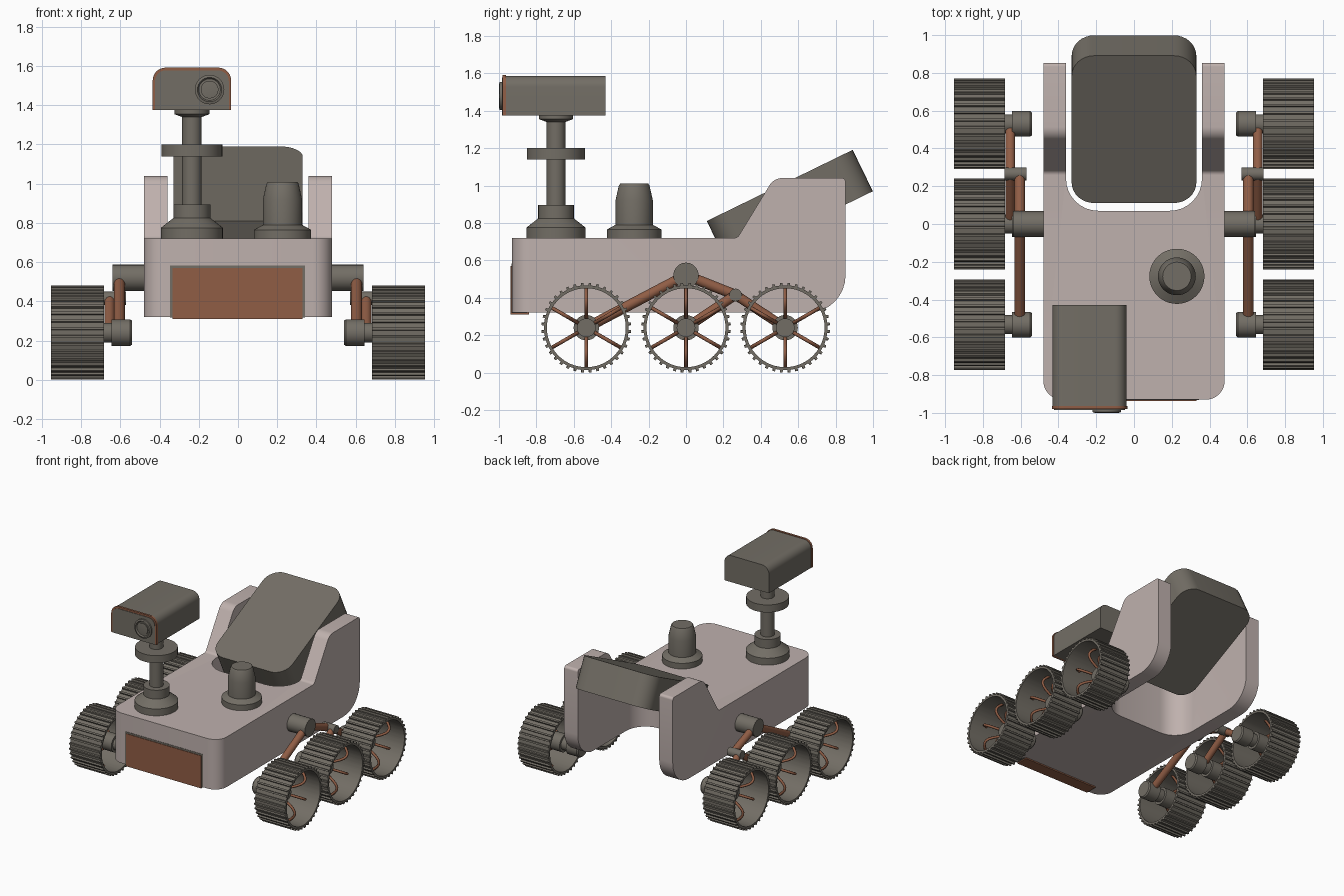
import bpy, bmesh, math
from mathutils import Matrix, Vector

if "Cube" in bpy.data.objects:
    bpy.data.objects.remove(bpy.data.objects["Cube"])


def material(name, rgb):
    m = bpy.data.materials.new(name)
    m.diffuse_color = (*rgb, 1)
    m.use_nodes = True
    m.node_tree.nodes["Principled BSDF"].inputs["Base Color"].default_value = m.diffuse_color
    return m


SHELL = material("pale pinkish shell", (0.52, 0.44, 0.42))
GREY = material("warm dark grey", (0.17, 0.155, 0.13))
COPPER = material("copper brown", (0.28, 0.11, 0.06))

PLAN = Matrix.Identity(4)
SIDE = Matrix(((0, 0, 1, 0), (1, 0, 0, 0), (0, 1, 0, 0), (0, 0, 0, 1)))    # u,v,h -> y,z,x
FRONT = Matrix(((1, 0, 0, 0), (0, 0, -1, 0), (0, 1, 0, 0), (0, 0, 0, 1)))  # u,v,h -> x,z,-y


def smooth(ob, angle=32):
    bpy.ops.object.select_all(action='DESELECT')
    ob.select_set(True)
    bpy.context.view_layer.objects.active = ob
    bpy.ops.object.shade_smooth_by_angle(angle=math.radians(angle))


def finish(name, bm, mat, matrix=PLAN):
    bmesh.ops.transform(bm, matrix=matrix, verts=bm.verts)
    bmesh.ops.recalc_face_normals(bm, faces=bm.faces)
    me = bpy.data.meshes.new(name)
    bm.to_mesh(me)
    bm.free()
    me.materials.append(mat)
    ob = bpy.data.objects.new(name, me)
    bpy.context.collection.objects.link(ob)
    smooth(ob)
    return ob


def fillet(pts, n=8):
    """Round each (u, v, radius) corner of a closed outline."""
    out = []
    for i, (u, v, r) in enumerate(pts):
        p = Vector((u, v))
        if r == 0:
            out.append(p)
            continue
        a = (Vector(pts[i - 1][:2]) - p).normalized()
        b = (Vector(pts[(i + 1) % len(pts)][:2]) - p).normalized()
        half = a.angle(b) / 2
        c = p + (a + b).normalized() * (r / math.sin(half))
        s = p + a * (r / math.tan(half)) - c
        e = p + b * (r / math.tan(half)) - c
        for k in range(n + 1):
            t = k / n
            w = math.pi - 2 * half
            out.append(c + (s * math.sin((1 - t) * w) + e * math.sin(t * w)) / math.sin(w))
    return out


def prism(name, pts, h0, h1, mat, matrix=PLAN):
    bm = bmesh.new()
    face = bm.faces.new([bm.verts.new((p[0], p[1], h0)) for p in fillet(pts)])
    ext = bmesh.ops.extrude_face_region(bm, geom=[face])
    top = [g for g in ext['geom'] if isinstance(g, bmesh.types.BMVert)]
    bmesh.ops.translate(bm, verts=top, vec=(0, 0, h1 - h0))
    return finish(name, bm, mat, matrix)


def lathe(name, profile, mat, matrix=PLAN, n=40):
    """Turn a (radius, height) profile around z and cap both ends."""
    bm = bmesh.new()
    rings = [[bm.verts.new((r * math.cos(2 * math.pi * k / n), r * math.sin(2 * math.pi * k / n), h))
              for k in range(n)] for r, h in profile]
    for a, b in zip(rings, rings[1:]):
        for k in range(n):
            bm.faces.new((a[k], a[(k + 1) % n], b[(k + 1) % n], b[k]))
    bm.faces.new(rings[0])
    bm.faces.new(rings[-1])
    return finish(name, bm, mat, matrix)


def rod(name, a, b, r, mat):
    a, b = Vector(a), Vector(b)
    m = Matrix.Translation(a) @ (b - a).to_track_quat('Z', 'Y').to_matrix().to_4x4()
    return lathe(name, [(r, 0), (r, (b - a).length)], mat, m, 20)


def rect(u0, u1, v0, v1, rb=0, rt=0):
    return [(u0, v0, rb), (u1, v0, rb), (u1, v1, rt), (u0, v1, rt)]


# Body: U-shaped plan intersected with the side outline
body = prism("body", [(-.48, -.93, .1), (.48, -.93, .1), (.48, .95, 0), (.36, .95, 0),
                      (.36, .07, .17), (-.36, .07, .17), (-.36, .95, 0), (-.48, .95, 0)],
             0.1, 1.3, SHELL)
cutter = prism("body_side_cutter", [(-1.1, .32, 0), (.853, .32, .2), (.853, 1.04, .02), (.47, 1.04, .08),
                                    (.275, .72, .03), (-1.1, .72, 0)], -.7, .7, SHELL, SIDE)
mod = body.modifiers.new("outline", 'BOOLEAN')
mod.operation, mod.solver, mod.object = 'INTERSECT', 'EXACT', cutter
smooth(body)
bpy.ops.object.convert(target='MESH')
bpy.data.objects.remove(cutter)
smooth(body)

# Front panel and its frame
prism("front_panel_frame", rect(-.348, .343, .318, .583), .85, .933, GREY, FRONT)
prism("front_panel", rect(-.335, .33, .31, .57), .84, .937, COPPER, FRONT)

# Tilted power unit at the back
tilt = Matrix.Translation((0, .555, .89)) @ Matrix.Rotation(math.radians(26), 4, 'X')
prism("power_unit", rect(-.33, .33, -.434, .434, .12, .12), -.123, .123, GREY, tilt)

# Camera mast
lathe("mast", [(.158, .71), (.158, .775), (.095, .825), (.095, .895), (.05, .895), (.05, 1.14),
               (.155, 1.14), (.155, 1.2), (.05, 1.2), (.05, 1.34), (.09, 1.355), (.09, 1.38)],
      GREY, Matrix.Translation((-.235, -.695, 0)))

# Camera head with copper rim, face plate and lens
prism("camera_head", rect(-.432, -.04, 1.375, 1.587, 0, .06), .43, .965, GREY, FRONT)
prism("camera_rim", rect(-.435, -.035, 1.375, 1.592, 0, .065), .963, .98, COPPER, FRONT)
prism("camera_face", rect(-.423, -.047, 1.375, 1.578, 0, .055), .97, .984, GREY, FRONT)
lens = Matrix.Translation((-.145, 0, 1.48)) @ Matrix.Rotation(math.pi / 2, 4, 'X')
lathe("lens", [(.075, .97), (.075, .996), (.062, 1.0), (.055, .99), (.045, .99), (.045, .998), (.025, 1.0)],
      GREY, lens)

# Stubby deck turret
lathe("deck_turret", [(.146, .71), (.146, .765), (.1, .79), (.1, .92), (.082, 1.0), (.075, 1.01)],
      GREY, Matrix.Translation((.227, -.277, 0)))

# Wheels and suspension on both sides
WR, WZ = .24, .24
WHEELS = {"front": -.533, "middle": 0, "rear": .53}


def wheel_rim(name, matrix, teeth=36):
    """Open drum with narrow cross lugs."""
    bm = bmesh.new()
    rows = []
    for i in range(teeth):
        for f, r in ((0, .227), (.62, .227), (.66, WR), (.96, WR)):
            a = 2 * math.pi * (i + f) / teeth - .05
            c, s = math.cos(a), math.sin(a)
            rows.append([bm.verts.new((q * c, q * s, h))
                         for q, h in ((.211, .683), (r, .683), (r, .953), (.211, .953))])
    for i, a in enumerate(rows):
        b = rows[(i + 1) % len(rows)]
        for k in range(4):
            j = (k + 1) % 4
            bm.faces.new((a[k], a[j], b[j], b[k]))
    return finish(name, bm, GREY, matrix)


def wheel_spokes(name, matrix):
    cu = bpy.data.curves.new(name, 'CURVE')
    cu.dimensions = '3D'
    cu.bevel_depth, cu.bevel_resolution = .01, 2
    for k in range(6):
        a = math.pi / 3 * k
        sp = cu.splines.new('POLY')
        sp.points.add(8)
        for i, p in enumerate(sp.points):
            t = i / 8
            r = .05 + .167 * t
            p.co = (r * math.cos(a), r * math.sin(a), .78 + .08 * math.sin(math.pi * t) + .03 * t, 1)
    cu.materials.append(COPPER)
    ob = bpy.data.objects.new(name, cu)
    bpy.context.collection.objects.link(ob)
    ob.matrix_world = matrix
    bpy.ops.object.select_all(action='DESELECT')
    ob.select_set(True)
    bpy.context.view_layer.objects.active = ob
    bpy.ops.object.convert(target='MESH')
    smooth(bpy.context.view_layer.objects.active, 50)


for s, side in ((-1, "left"), (1, "right")):
    turn = Matrix.Rotation(s * math.pi / 2, 4, 'Y')
    for place, y in WHEELS.items():
        m = Matrix.Translation((0, y, WZ)) @ turn
        wheel_rim(f"{side}_{place}_wheel", m)
        wheel_spokes(f"{side}_{place}_spokes", m)
        lathe(f"{side}_{place}_hub", [(.06, .54), (.068, .55), (.068, .645), (.05, .645), (.05, .70),
                                      (.068, .70), (.068, .79), (.05, .79), (.05, .81)], GREY, m, 28)
    # Pivots
    rod(f"{side}_body_pivot", (s * .45, 0, .52), (s * .64, 0, .52), .068, GREY)
    rod(f"{side}_bogie_pivot", (s * .57, .265, .415), (s * .685, .265, .415), .034, GREY)
    # Rocker and bogie arms
    x, xb = s * .605, s * .655
    rod(f"{side}_rocker_front_arm", (x, 0, .52), (x, WHEELS["front"], WZ), .028, COPPER)
    rod(f"{side}_rocker_rear_arm", (x, 0, .52), (x, .265, .415), .028, COPPER)
    rod(f"{side}_bogie_front_arm", (xb, .265, .415), (xb, 0, WZ), .026, COPPER)
    rod(f"{side}_bogie_rear_arm", (xb, .265, .415), (xb, WHEELS["rear"], WZ), .026, COPPER)
